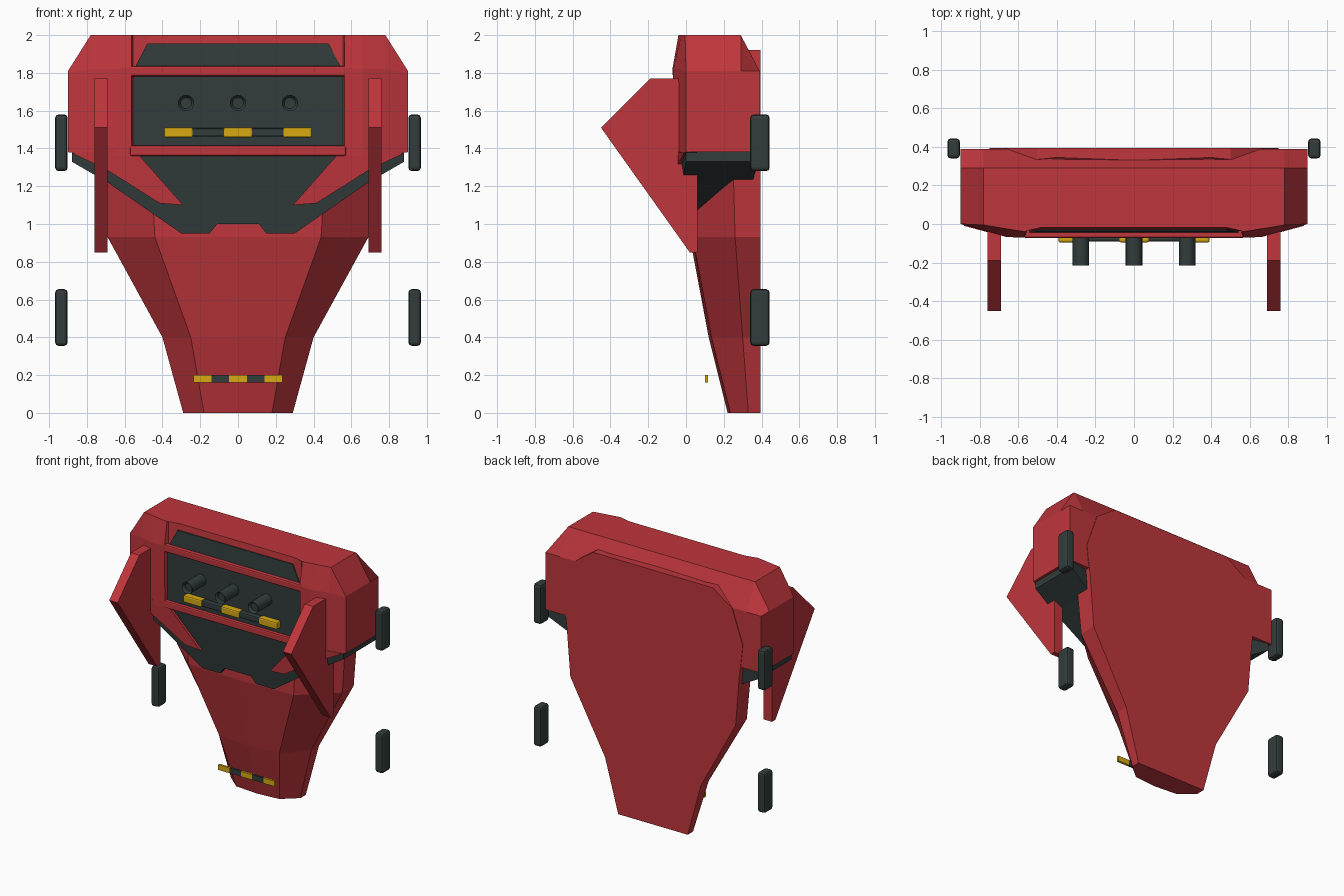
import bpy, bmesh

if "Cube" in bpy.data.objects:
    bpy.data.objects.remove(bpy.data.objects["Cube"])


def material(name, r, g, b):
    m = bpy.data.materials.new(name)
    m.use_nodes = True
    m.diffuse_color = (r, g, b, 1)
    bsdf = m.node_tree.nodes["Principled BSDF"]
    bsdf.inputs["Base Color"].default_value = (r, g, b, 1)
    bsdf.inputs["Roughness"].default_value = 0.7
    return m


RED = material("red_paint", 0.52, 0.037, 0.046)
DARK = material("dark_grey", 0.032, 0.045, 0.045)
YELLOW = material("yellow", 0.68, 0.4, 0.006)


def loft(name, rings, mat):
    """Join equal-length rings of points with quads and cap both ends."""
    bm = bmesh.new()
    loops = [[bm.verts.new(p) for p in ring] for ring in rings]
    n = len(rings[0])
    for a, b in zip(loops, loops[1:]):
        for i in range(n):
            j = (i + 1) % n
            bm.faces.new((a[i], a[j], b[j], b[i]))
    bm.faces.new(loops[0])
    bm.faces.new(loops[-1])
    bmesh.ops.recalc_face_normals(bm, faces=bm.faces)
    mesh = bpy.data.meshes.new(name)
    bm.to_mesh(mesh)
    bm.free()
    ob = bpy.data.objects.new(name, mesh)
    bpy.context.collection.objects.link(ob)
    mesh.materials.append(mat)
    return ob


def box(name, x, y, z, mat, bevel=0):
    """Box from (min, max) pairs, with optional bevelled edges."""
    rings = [[(x[0], v, h) for v, h in
              ((y[0], z[0]), (y[1], z[0]), (y[1], z[1]), (y[0], z[1]))],
             [(x[1], v, h) for v, h in
              ((y[0], z[0]), (y[1], z[0]), (y[1], z[1]), (y[0], z[1]))]]
    ob = loft(name, rings, mat)
    if bevel:
        mod = ob.modifiers.new("bevel", "BEVEL")
        mod.width = bevel
        mod.segments = 2
    return ob


def mirrored(sections):
    """Sections (x, [(y, z)...]) from outside to centre, repeated on both sides."""
    right = [[(-x, y, z) for y, z in pts] for x, pts in sections]
    left = [[(x, y, z) for y, z in pts] for x, pts in reversed(sections)]
    return right + left


# Tapered lower body with a flat back: z, front y, facet x, side x, side y
body_rows = [
    (0.0, 0.22, 0.18, 0.29, 0.33),
    (0.4, 0.12, 0.25, 0.40, 0.30),
    (0.93, 0.02, 0.44, 0.69, 0.26),
    (1.3, 0.02, 0.46, 0.72, 0.25),
    (1.55, 0.1, 0.46, 0.75, 0.25),
    (1.81, 0.2, 0.44, 0.66, 0.3),
    (1.92, 0.33, 0.4, 0.5, 0.335),
]
loft("lower_body", [
    [(-b, 0.394, z), (-b, ys, z), (-a, yf + 0.015, z), (0, yf, z),
     (a, yf + 0.015, z), (b, ys, z), (b, 0.394, z)]
    for z, yf, a, b, ys in body_rows], RED)

# Wide upper hull with chamfered ends
hull_back = [(0.29, 2.0), (0.39, 1.81), (0.39, 1.38)]
loft("upper_hull", mirrored([
    (0.9, [(0, 1.38), (0, 1.8), (0, 1.81), (0.29, 1.81), (0.39, 1.81), (0.39, 1.38)]),
    (0.78, [(-0.033, 1.37), (-0.033, 1.82), (-0.005, 2.0)] + hull_back),
    (0.66, [(-0.065, 1.36), (-0.068, 1.82), (-0.025, 2.0)] + hull_back),
    (0.565, [(-0.065, 1.36), (-0.07, 1.83), (-0.04, 2.0)] + hull_back),
    (0.555, [(-0.04, 1.36), (-0.035, 1.83), (-0.035, 2.0)] + hull_back),
    (0.48, [(-0.04, 1.36), (-0.035, 1.83), (-0.018, 2.0)] + hull_back),
]), RED)

# Dark chin under the hull: x, bottom z, top y, bottom y, back y
chin_rows = [(0.88, 1.33, 0.0, 0.0, 0.385), (0.69, 1.22, -0.045, -0.02, 0.35),
             (0.3, 0.95, -0.05, 0.0, 0.08), (0.15, 0.95, -0.05, 0.0, 0.08),
             (0.11, 1.0, -0.05, -0.005, 0.08)]
loft("chin", mirrored([
    (x, [(top, 1.385), (bottom, z), (back, z), (back, 1.385)])
    for x, z, top, bottom, back in chin_rows]), DARK)

# Red spikes overlapping the chin
spike = [(0.88, -0.01, 1.375), (0.70, -0.058, 1.29), (0.415, -0.04, 1.11),
         (0.29, -0.037, 1.10), (0.52, -0.062, 1.36), (0.66, -0.066, 1.39)]

# Side fins
fin = [(-0.45, 1.51), (-0.19, 1.77), (0.06, 1.77), (0.06, 0.85), (0.02, 0.85)]

for side, s in (("left", 1), ("right", -1)):
    loft(side + "_chin_spike",
         [[(s * x, y + d, z) for x, y, z in spike] for d in (0, 0.03)], RED)
    loft(side + "_fin", [[(s * x, y, z) for y, z in fin] for x in (0.69, 0.76)], RED)
    for level, z in (("upper", 1.28), ("lower", 0.355)):
        box(f"{side}_{level}_pad", sorted((s * 0.902, s * 0.968)), (0.34, 0.443),
            (z, z + 0.3), DARK, 0.018)

# Front panel, window and frame rails
box("front_panel", (-0.555, 0.555), (-0.049, -0.03), (1.41, 1.785), DARK)
loft("window", [[(-w, y, z), (w, y, z), (w, y + 0.008, z), (-w, y + 0.008, z)]
                for w, y, z in ((0.545, -0.045, 1.83), (0.48, -0.036, 1.955))], DARK)
for name, z in (("lower_rail", 1.36), ("upper_rail", 1.782)):
    box(name, (-0.572, 0.572), (-0.072, -0.03), (z, z + 0.055), RED, 0.01)

# Three lamp tubes, each with a recessed mouth
for i, x in enumerate((-0.275, 0, 0.275)):
    bpy.ops.mesh.primitive_cylinder_add(
        vertices=20, radius=0.043, depth=0.18,
        location=(x, -0.125, 1.64), rotation=(1.5708, 0, 0))
    tube = bpy.context.object
    tube.name = f"lamp_tube_{i + 1}"
    tube.data.materials.append(DARK)
    bm = bmesh.new()
    bm.from_mesh(tube.data)
    mouth = max(bm.faces, key=lambda f: f.calc_center_median().z)
    bmesh.ops.inset_region(bm, faces=[mouth], thickness=0.014)
    bmesh.ops.translate(bm, verts=mouth.verts, vec=(0, 0, -0.02))
    bm.to_mesh(tube.data)
    bm.free()
    bpy.ops.object.shade_smooth_by_angle()

# Light bar on the panel
box("light_bar_core", (-0.3, 0.3), (-0.09, -0.045), (1.462, 1.507), DARK, 0.01)
for i, x in enumerate((-0.315, 0, 0.315)):
    box(f"light_bar_lamp_{i + 1}", (x - 0.077, x + 0.077), (-0.096, -0.045),
        (1.457, 1.512), YELLOW, 0.01)

# Striped strip near the foot
for i in range(5):
    x = -0.235 + i * 0.094
    box(f"foot_strip_{i + 1}", (x, x + 0.094), (0.1, 0.117), (0.16, 0.2),
        DARK if i % 2 else YELLOW)
